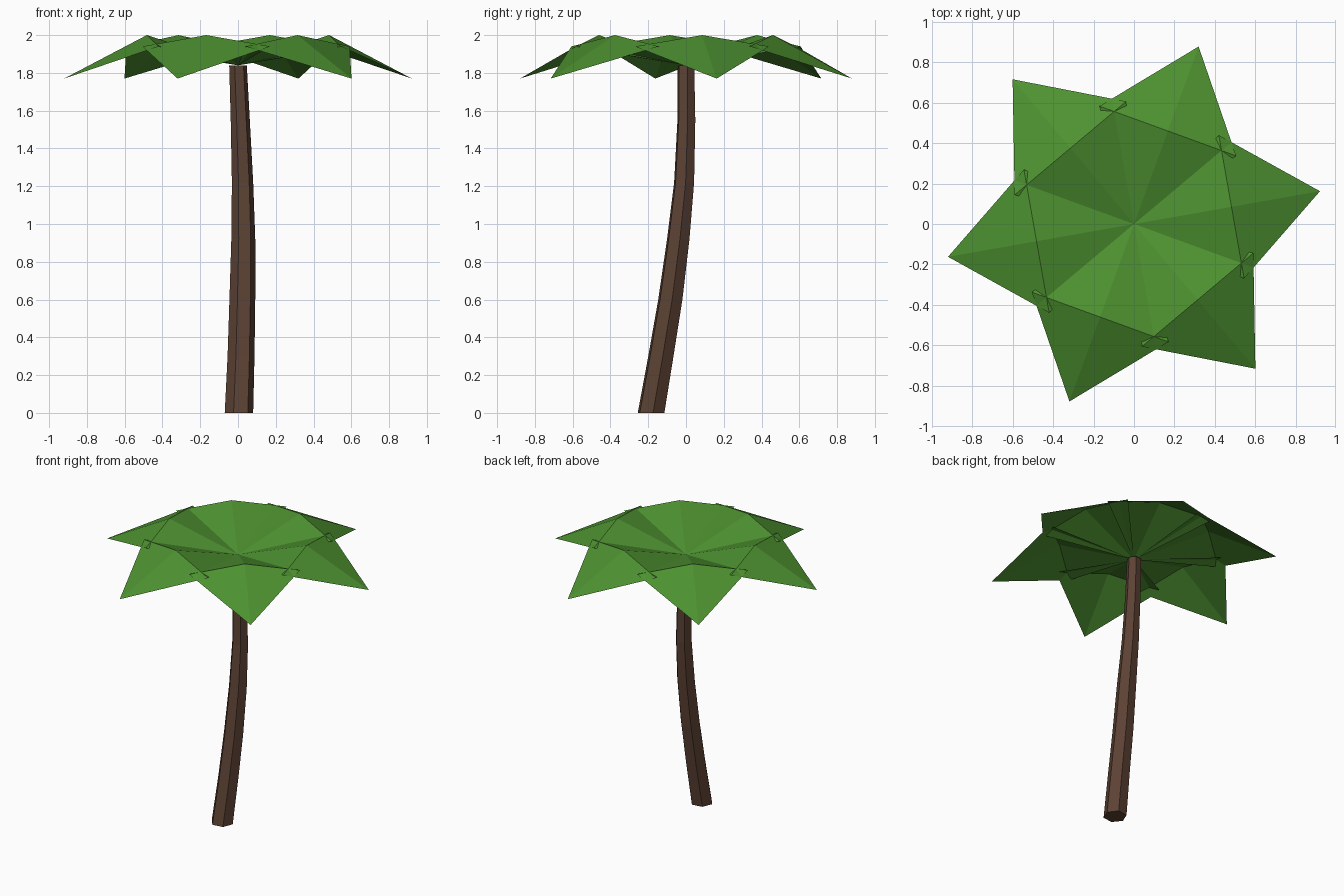
import bpy, bmesh, math
from mathutils import Vector, Matrix

cube = bpy.data.objects.get("Cube")
if cube:
    bpy.data.objects.remove(cube, do_unlink=True)


def make_material(name, rgb):
    mat = bpy.data.materials.new(name)
    mat.use_nodes = True
    color = (*rgb, 1.0)
    mat.diffuse_color = color
    bsdf = mat.node_tree.nodes["Principled BSDF"]
    bsdf.inputs["Base Color"].default_value = color
    bsdf.inputs["Roughness"].default_value = 0.9
    return mat


def add_object(name, bm, mat):
    mesh = bpy.data.meshes.new(name)
    bm.to_mesh(mesh)
    bm.free()
    mesh.materials.append(mat)
    obj = bpy.data.objects.new(name, mesh)
    bpy.context.collection.objects.link(obj)
    return obj


leaf_green = make_material("leaf green", (0.075, 0.285, 0.030))
bark_brown = make_material("bark brown", (0.107, 0.054, 0.034))

# Trunk: bent, tapering six-sided tube, one (x, y, z, radius) per ring
RINGS = [
    (0.005, -0.185, 0.0, 0.076),
    (0.016, -0.133, 0.3, 0.072),
    (0.023, -0.083, 0.6, 0.069),
    (0.028, -0.041, 0.92, 0.064),
    (0.024, -0.010, 1.22, 0.057),
    (0.012, 0.002, 1.55, 0.051),
    (0.0, 0.0, 1.84, 0.047),
]
SIDES = 6
bm = bmesh.new()
loops = []
for x, y, z, r in RINGS:
    loop = []
    for i in range(SIDES):
        a = math.radians(8) + math.tau * i / SIDES
        loop.append(bm.verts.new((x + r * math.cos(a), y + r * math.sin(a), z)))
    loops.append(loop)
for low, high in zip(loops, loops[1:]):
    for i in range(SIDES):
        j = (i + 1) % SIDES
        bm.faces.new((low[i], low[j], high[j], high[i]))
bm.faces.new(loops[0][::-1])
bm.faces.new(loops[-1])
add_object("trunk", bm, bark_brown)

# Crown: six kite-shaped leaves, each folded across the middle and along its ridge
for n in range(6):
    bm = bmesh.new()
    root, ridge, tip, left, right = (
        bm.verts.new(p) for p in (
            (0, 0, 1.84), (0.49, 0, 2.0), (0.935, 0, 1.77),
            (0.49, 0.36, 1.94), (0.49, -0.36, 1.94)))
    for tri in ((root, ridge, left), (root, right, ridge),
                (ridge, tip, left), (ridge, right, tip)):
        bm.faces.new(tri)
    bm.transform(Matrix.Rotation(math.radians(10 + 60 * n), 4, "Z"))
    add_object(f"leaf_{n + 1}", bm, leaf_green)
